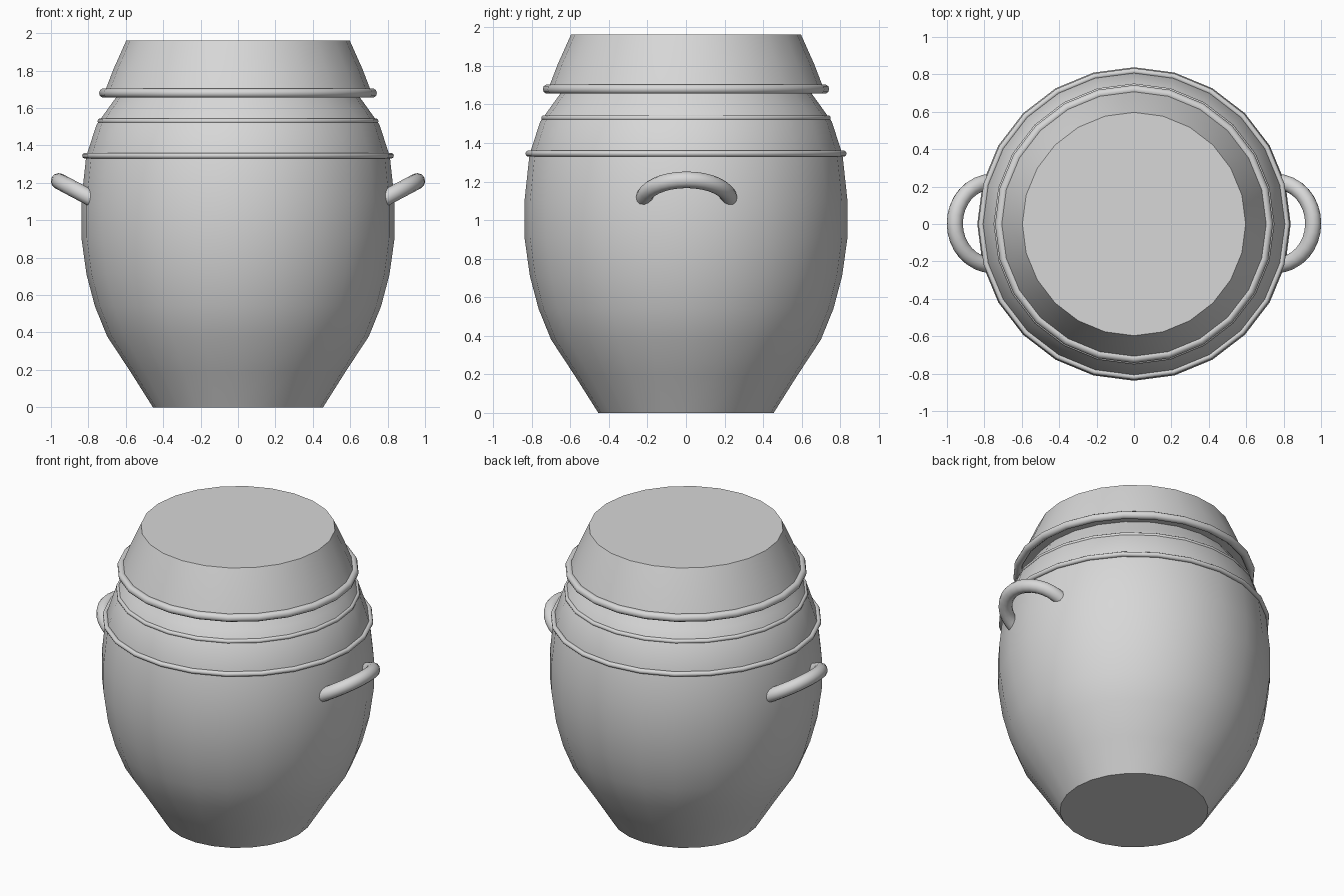
import bpy
import bmesh
from math import cos, sin, pi, radians
from mathutils import Vector

cube = bpy.data.objects.get("Cube")
if cube:
    bpy.data.objects.remove(cube, do_unlink=True)

SIDES = 24

clay = bpy.data.materials.new("grey clay")
clay.use_nodes = True
colour = (0.68, 0.68, 0.68, 1)
clay.diffuse_color = colour
clay.node_tree.nodes["Principled BSDF"].inputs["Base Color"].default_value = colour


def finish(name, bm):
    """Turn a bmesh into a smooth-shaded clay object."""
    bmesh.ops.recalc_face_normals(bm, faces=bm.faces)
    mesh = bpy.data.meshes.new(name)
    bm.to_mesh(mesh)
    bm.free()
    mesh.materials.append(clay)
    obj = bpy.data.objects.new(name, mesh)
    bpy.context.collection.objects.link(obj)
    bpy.ops.object.select_all(action="DESELECT")
    obj.select_set(True)
    bpy.context.view_layer.objects.active = obj
    bpy.ops.object.shade_smooth_by_angle(angle=radians(50))
    return obj


def loft(name, loops, closed=False):
    """Skin a series of point loops, capping the ends unless closed."""
    bm = bmesh.new()
    rows = [[bm.verts.new(p) for p in loop] for loop in loops]
    pairs = list(zip(rows, rows[1:]))
    if closed:
        pairs.append((rows[-1], rows[0]))
    else:
        bm.faces.new(rows[0])
        bm.faces.new(rows[-1])
    for a, b in pairs:
        for i in range(len(a)):
            j = (i + 1) % len(a)
            bm.faces.new((a[i], a[j], b[j], b[i]))
    return finish(name, bm)


def circle(r, z):
    steps = [2 * pi * i / SIDES for i in range(SIDES)]
    return [(r * cos(a), r * sin(a), z) for a in steps]


def lathe(name, profile, closed=False):
    return loft(name, [circle(r, z) for r, z in profile], closed)


def ring(name, major, minor, z):
    steps = [2 * pi * i / 10 for i in range(10)]
    lathe(name, [(major + minor * cos(a), z + minor * sin(a)) for a in steps], True)


# Jar body and lid
lathe("jar_body", [(0.455, 0), (0.575, 0.19), (0.70, 0.38), (0.765, 0.54),
                   (0.81, 0.71), (0.838, 0.91), (0.838, 1.10), (0.812, 1.34),
                   (0.757, 1.51), (0.70, 1.59), (0.635, 1.68)])
lathe("lid", [(0.715, 1.68), (0.665, 1.81), (0.597, 1.962)])

# Raised bands
ring("lid_rim", 0.718, 0.025, 1.68)
ring("upper_band", 0.737, 0.014, 1.53)
ring("lower_band", 0.817, 0.016, 1.345)


# Upward-tilted half-hoop handles
def handle(name, side):
    tilt, radius, tube = radians(28), 0.222, 0.043
    out = Vector((side * cos(tilt), 0, sin(tilt)))
    across = Vector((0, 1, 0))
    up = out.cross(across)
    centre = Vector((side * 0.762, 0.003, 1.105))
    loops = []
    for i in range(17):
        a = pi * (i / 16 - 0.5)
        radial = out * cos(a) + across * sin(a)
        loops.append([centre + radial * (radius + tube * cos(t)) + up * tube * sin(t)
                      for t in (2 * pi * k / 12 for k in range(12))])
    loft(name, loops)


handle("left_handle", 1)
handle("right_handle", -1)
